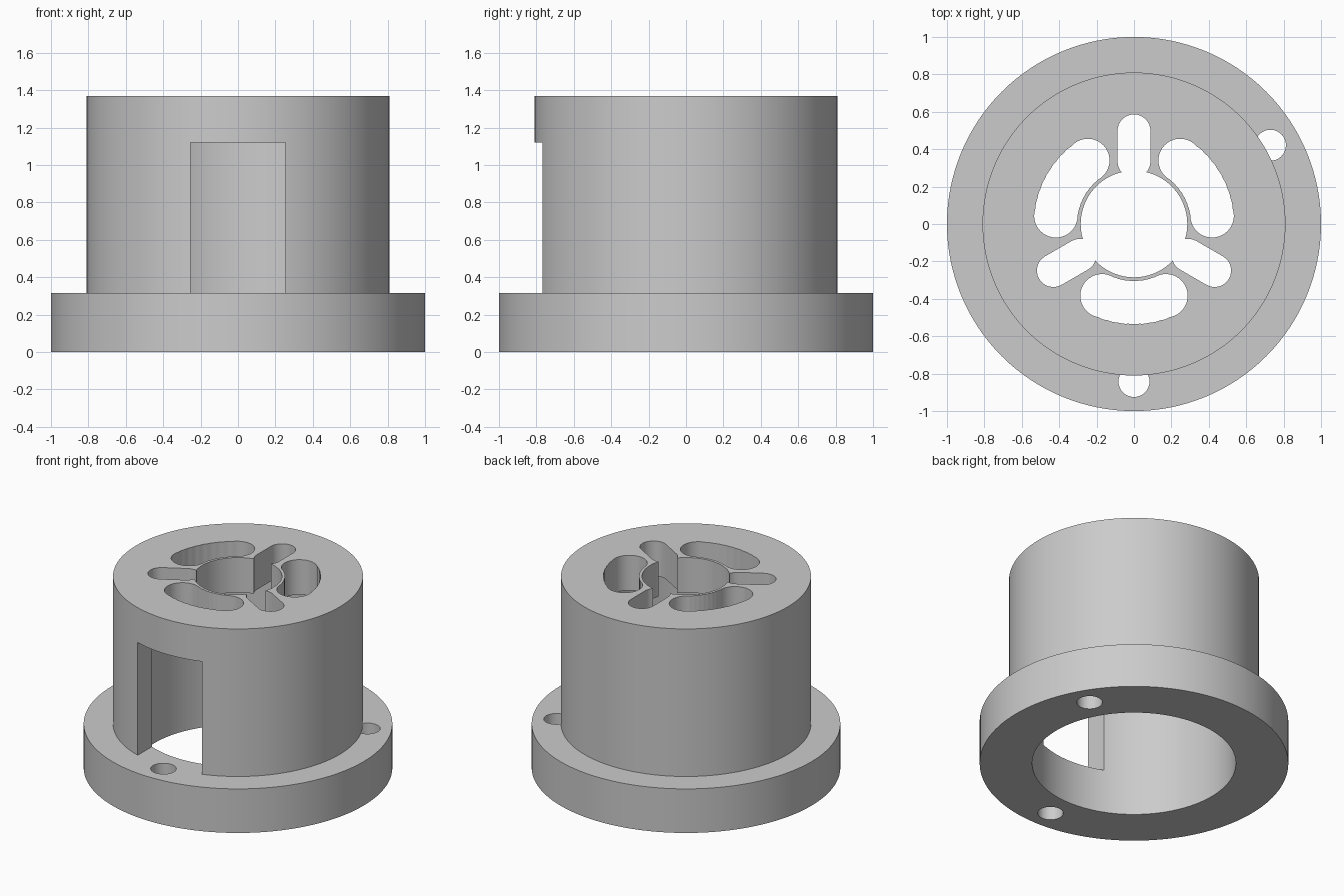
import bpy, bmesh
from math import sin, cos, asin, sqrt, pi, radians
from mathutils import Matrix, Vector

cube = bpy.data.objects.get("Cube")
if cube:
    bpy.data.objects.remove(cube, do_unlink=True)

FLANGE_TOP, CEILING, TOP = 0.315, 1.12, 1.37
BORE, BODY_R, HUB_R = 0.66, 0.81, 0.285

grey = bpy.data.materials.new("plain grey")
grey.use_nodes = True
colour = (0.6, 0.6, 0.6, 1)
grey.diffuse_color = colour
grey.node_tree.nodes["Principled BSDF"].inputs["Base Color"].default_value = colour


def prism(name, outline, z0, z1, turn=0):
    """Extrude a closed 2D outline from z0 to z1, turned about z."""
    bm = bmesh.new()
    face = bm.faces.new([bm.verts.new((x, y, z0)) for x, y in outline])
    out = bmesh.ops.extrude_face_region(bm, geom=[face])["geom"]
    verts = [v for v in out if isinstance(v, bmesh.types.BMVert)]
    bmesh.ops.translate(bm, verts=verts, vec=Vector((0, 0, z1 - z0)))
    bm.transform(Matrix.Rotation(radians(turn), 4, "Z"))
    bmesh.ops.recalc_face_normals(bm, faces=bm.faces)
    mesh = bpy.data.meshes.new(name)
    bm.to_mesh(mesh)
    bm.free()
    obj = bpy.data.objects.new(name, mesh)
    bpy.context.collection.objects.link(obj)
    mesh.materials.append(grey)
    return obj


def circle(r, n, cx=0):
    return [(cx + r * cos(2 * pi * i / n), r * sin(2 * pi * i / n)) for i in range(n)]


def capsule(x0, x1, r, n=16):
    """Round-ended slot along +x."""
    far = [(x1 + r * sin(pi * i / n), -r * cos(pi * i / n)) for i in range(n + 1)]
    near = [(x0 - r * sin(pi * i / n), r * cos(pi * i / n)) for i in range(n + 1)]
    return far + near


def kidney(mid, r, spread, drills=9, n=80):
    """Curved slot about +x, shaped like a row of overlapping drilled holes."""
    centres = [spread * (2 * i / (drills - 1) - 1) for i in range(drills)]
    limit = spread + asin(r / mid)
    outer, inner = [], []
    for i in range(1, n):
        a = -limit * cos(pi * i / n)
        spans = []
        for c in centres:
            root = r * r - (mid * sin(a - c)) ** 2
            if root > 0:
                spans.append((mid * cos(a - c), sqrt(root)))
        hi = max(m + h for m, h in spans)
        lo = min(m - h for m, h in spans)
        outer.append((hi * cos(a), hi * sin(a)))
        inner.append((lo * cos(a), lo * sin(a)))
    return outer + inner[::-1]


def cut(obj, cutters):
    bpy.context.view_layer.objects.active = obj
    for cutter in cutters:
        mod = obj.modifiers.new("cut", "BOOLEAN")
        mod.operation, mod.solver, mod.object = "DIFFERENCE", "EXACT", cutter
        bpy.ops.object.modifier_apply(modifier=mod.name)
        bpy.data.objects.remove(cutter, do_unlink=True)


# Flange ring with three bolt holes
flange = prism("flange", circle(1, 128), 0, FLANGE_TOP)
holes = [prism("bolt_hole", circle(0.083, 32, 0.842), -0.1, 0.5, a) for a in (30, 150, 270)]
cut(flange, [prism("bore", circle(BORE, 128), -0.1, 0.5)] + holes)

# Hollow body with a closed top and a front window
body = prism("body", circle(BODY_R, 128), FLANGE_TOP, TOP)
window = [(-0.255, -1), (0.255, -1), (0.255, -0.5), (-0.255, -0.5)]
cutters = [
    prism("body_bore", circle(BORE, 128), 0.1, CEILING),
    prism("window", window, 0.1, CEILING + 0.001),
    prism("hub_hole", circle(HUB_R, 96), 1, 1.5),
]
# Radial slots and curved slots alternate around the hub
for a in (90, 210, 330):
    cutters.append(prism("radial_slot", capsule(0.335, 0.498, 0.088), 1, 1.5, a))
    cutters.append(prism("curved_slot", kidney(0.42, 0.116, radians(24)), 1, 1.5, a + 180))
cut(body, cutters)

# Smooth round walls, keep crisp edges
for obj in (flange, body):
    bpy.ops.object.select_all(action="DESELECT")
    obj.select_set(True)
    bpy.context.view_layer.objects.active = obj
    bpy.ops.object.shade_smooth_by_angle(angle=radians(30))
